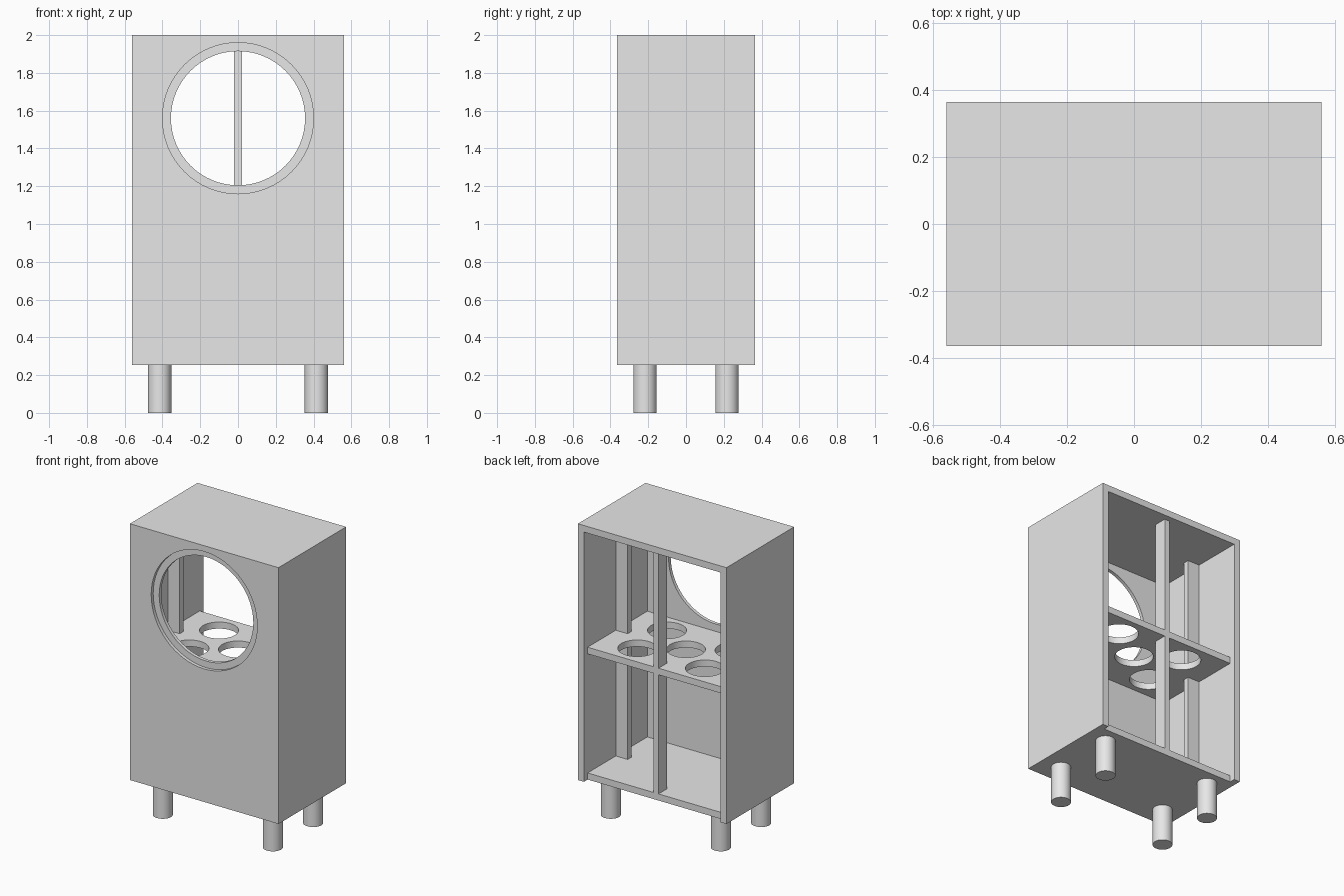
import bpy, math

cube = bpy.data.objects.get("Cube")
if cube:
    bpy.data.objects.remove(cube, do_unlink=True)

W, D, BASE, TOP, T = 0.56, 0.364, 0.253, 2.0, 0.045   # half width, half depth, heights, board
INSET = 0.04                                         # shelf setback at the open back
SHELF = 1.155                                        # top of the middle shelf

grey = bpy.data.materials.new("plain grey")
grey.use_nodes = True
grey.diffuse_color = (0.8, 0.8, 0.8, 1)
grey.node_tree.nodes["Principled BSDF"].inputs["Base Color"].default_value = (0.8, 0.8, 0.8, 1)


def finish(name):
    ob = bpy.context.object
    ob.name = name
    ob.data.materials.append(grey)
    return ob


def board(name, x0, x1, y0, y1, z0, z1):
    centre = ((x0 + x1) / 2, (y0 + y1) / 2, (z0 + z1) / 2)
    bpy.ops.mesh.primitive_cube_add(size=1, location=centre)
    ob = finish(name)
    ob.scale = (x1 - x0, y1 - y0, z1 - z0)
    bpy.ops.object.transform_apply(location=True, rotation=False, scale=True)
    return ob


def cylinder(name, radius, depth, loc, facing_front=False):
    rot = (math.pi / 2, 0, 0) if facing_front else (0, 0, 0)
    bpy.ops.mesh.primitive_cylinder_add(vertices=64, radius=radius, depth=depth,
                                        location=loc, rotation=rot)
    return finish(name)


def smooth(ob):
    bpy.ops.object.select_all(action='DESELECT')
    ob.select_set(True)
    bpy.context.view_layer.objects.active = ob
    bpy.ops.object.shade_smooth_by_angle(angle=math.radians(30))


def cut(ob, cutter):
    cutter.hide_render = True
    mod = ob.modifiers.new("hole", 'BOOLEAN')
    mod.operation, mod.solver, mod.object = 'DIFFERENCE', 'EXACT', cutter
    bpy.context.view_layer.objects.active = ob
    bpy.ops.object.modifier_apply(modifier=mod.name)
    bpy.data.objects.remove(cutter, do_unlink=True)


# Front panel with a round, rebated window
front = board("front_panel", -W, W, -D, -D + T, BASE, TOP)
cut(front, cylinder("rebate_cutter", 0.4, 0.044, (0, -D, 1.56), True))
cut(front, cylinder("window_cutter", 0.355, 0.3, (0, -D, 1.56), True))
smooth(front)

# Carcass
inner = W - T
board("top_panel", -W, W, -D + T, D, TOP - T, TOP)
board("bottom_panel", -inner, inner, -D + T, D - INSET, BASE, BASE + T)
for side, s in (("left", 1), ("right", -1)):
    x0, x1 = sorted((s * inner, s * W))
    board(side + "_side_panel", x0, x1, -D + T, D, BASE, TOP - T)

# Shelf with five round holes
shelf = board("shelf", -inner, inner, -D + T, D - INSET, SHELF - T, SHELF)
for x, y in [(0, 0)] + [(sx * 0.255, sy * 0.16) for sx in (-1, 1) for sy in (-1, 1)]:
    cut(shelf, cylinder("shelf_cutter", 0.121, 0.3, (x, y, SHELF)))
smooth(shelf)

# Posts above and below the shelf
for level, z0, z1 in (("lower", BASE + T, SHELF - T), ("upper", SHELF, TOP - T)):
    board(level + "_back_post", -0.02, 0.02, D - INSET - 0.09, D - INSET, z0, z1)
    for side, s in (("left", 1), ("right", -1)):
        x0, x1 = sorted((s * (inner - 0.09), s * inner))
        board(f"{level}_{side}_post", x0, x1, -0.021, 0.021, z0, z1)

# Legs
for end, sy in (("front", -1), ("back", 1)):
    for side, sx in (("left", 1), ("right", -1)):
        smooth(cylinder(f"{end}_{side}_leg", 0.062, BASE, (sx * 0.415, sy * 0.217, BASE / 2)))
